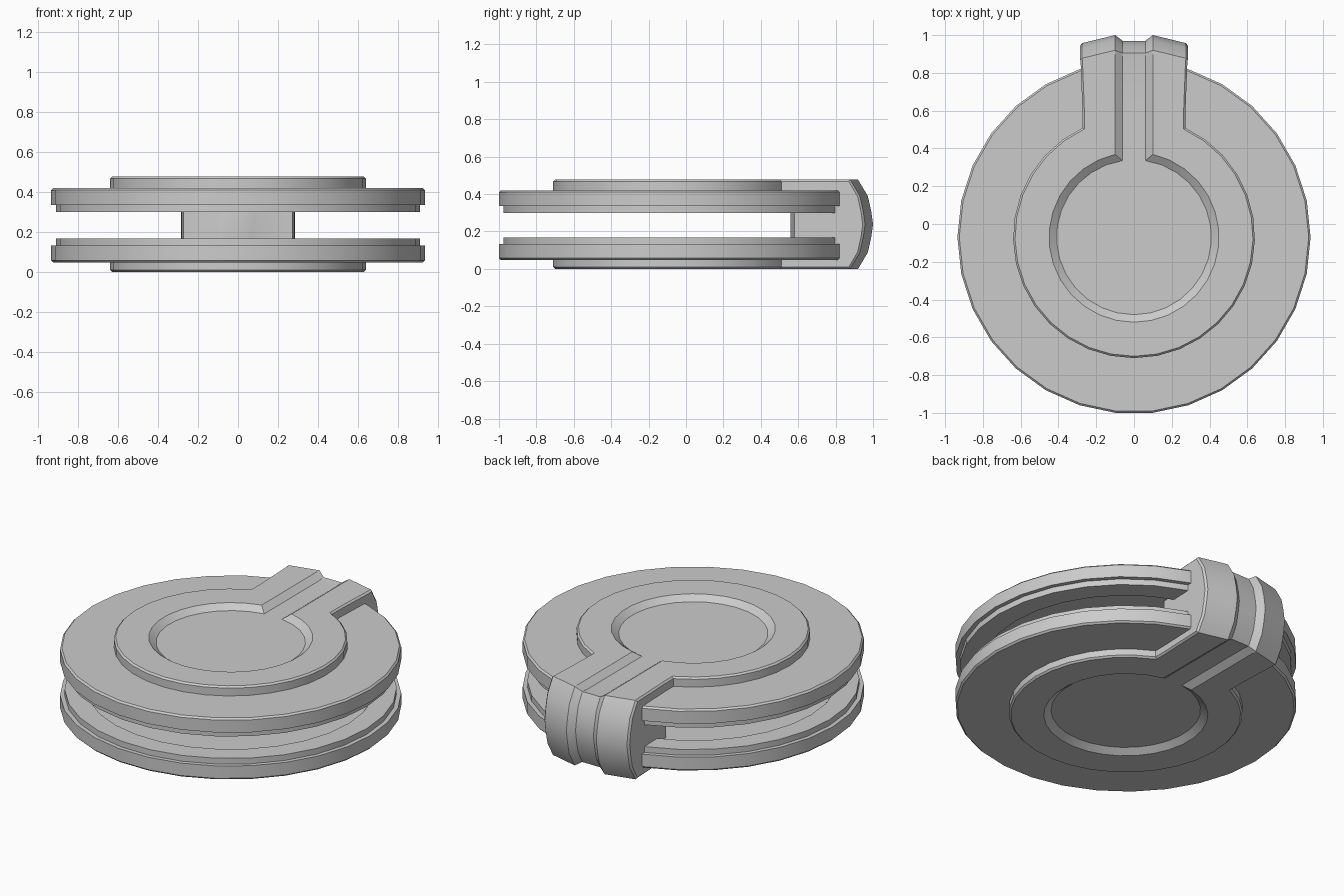
import bpy, bmesh
from math import sin, cos, pi, asin, sqrt

if "Cube" in bpy.data.objects:
    bpy.data.objects.remove(bpy.data.objects["Cube"])

YC = -0.07      # centre of the discs in y
H = 0.477       # overall height


def finish(name, bm):
    bmesh.ops.recalc_face_normals(bm, faces=bm.faces)
    me = bpy.data.meshes.new(name)
    bm.to_mesh(me)
    bm.free()
    ob = bpy.data.objects.new(name, me)
    bpy.context.collection.objects.link(ob)
    bpy.ops.object.select_all(action='DESELECT')
    ob.select_set(True)
    bpy.context.view_layer.objects.active = ob
    bpy.ops.object.shade_smooth_by_angle(angle=pi / 6)
    return ob


def loft(bm, rows, closed_rows=False, closed_cols=False):
    vs = [[bm.verts.new(p) for p in r] for r in rows]
    n, m = len(vs), len(vs[0])
    for i in range(n if closed_rows else n - 1):
        for j in range(m if closed_cols else m - 1):
            a, b = vs[i], vs[(i + 1) % n]
            k = (j + 1) % m
            bm.faces.new((a[j], a[k], b[k], b[j]))
    return vs


# Stepped 30-sided discs with a shallow recess on the inner side
def disc(name, zmap):
    prof = [(.925, .42), (.935, .41), (.935, .335), (.91, .335),
            (.91, .30), (.79, .30), (.77, .33)]
    bm = bmesh.new()
    rows = [[(r * cos(2 * pi * k / 30), YC + r * sin(2 * pi * k / 30), zmap(z))
             for k in range(30)] for r, z in prof]
    vs = loft(bm, rows, closed_cols=True)
    bm.faces.new(vs[0])
    bm.faces.new(vs[-1])
    finish(name, bm)


disc("upper_disc", lambda z: z)
disc("lower_disc", lambda z: 0.468 - z)


# Keyhole outline running from the left neck end round to the right neck end
def keyhole(r, hw, yend, z, n=28):
    a0 = pi / 2 + asin(hw / r)
    a1 = pi / 2 - asin(hw / r) + 2 * pi
    arc = [(r * cos(a0 + (a1 - a0) * k / n), YC + r * sin(a0 + (a1 - a0) * k / n), z)
           for k in range(n + 1)]
    return [(-hw, yend, z)] + arc + [(hw, yend, z)]


# Raised keyhole plates with a sunken centre and channel
def plate(name, zmap):
    bm = bmesh.new()
    spec = [(.64, .272, .40), (.64, .272, H - .01), (.63, .262, H),
            (.45, .10, H), (.41, .06, H - .03)]
    rows = [[(x, y, zmap(zz)) for x, y, zz in keyhole(r, w, .58, z)] for r, w, z in spec]
    vs = loft(bm, rows)
    bm.faces.new(vs[-1])
    bm.faces.new(vs[0])
    finish(name, bm)


plate("upper_keyhole_plate", lambda z: z)
plate("lower_keyhole_plate", lambda z: H - z)


# Clip bend: grooved strip swept over the back, closed along its inner face
half = [(.58, H, 0, 1, 0), (.86, H, 0, 1, 0), (.92, H, .5, .85, 1),
        (.972, .39, .92, .4, 1), (.99, .31, 1, .12, 1)]
path = half + [(1.0, H / 2, 1, 0, 1)] + [(y, H - z, ny, -nz, t)
                                        for y, z, ny, nz, t in reversed(half)]
rows = []
for y, z, ny, nz, t in path:
    w = .272 + .013 * min(1, (y - .58) / .34)
    row = []
    for x, d in [(-w, .01), (.01 - w, 0), (-.10, 0), (-.06, .03),
                 (.06, .03), (.10, 0), (w - .01, 0), (w, .01)]:
        back = .045 * t * max(0, abs(x) - .10) / .185
        row.append((x, y - back - ny * d, z - nz * d))
    rows.append(row)
# inner face with the pressed rib showing through between the discs
for z in (.10, .37):
    rows.append([(x, .58 - (.02 if abs(x) < .07 else 0), z)
                 for x in (-.272, -.262, -.10, -.06, .06, .10, .262, .272)])
bm = bmesh.new()
vs = loft(bm, rows, closed_rows=True)
bm.faces.new([r[0] for r in vs])
bm.faces.new([r[-1] for r in vs])
finish("clip_bend", bm)
